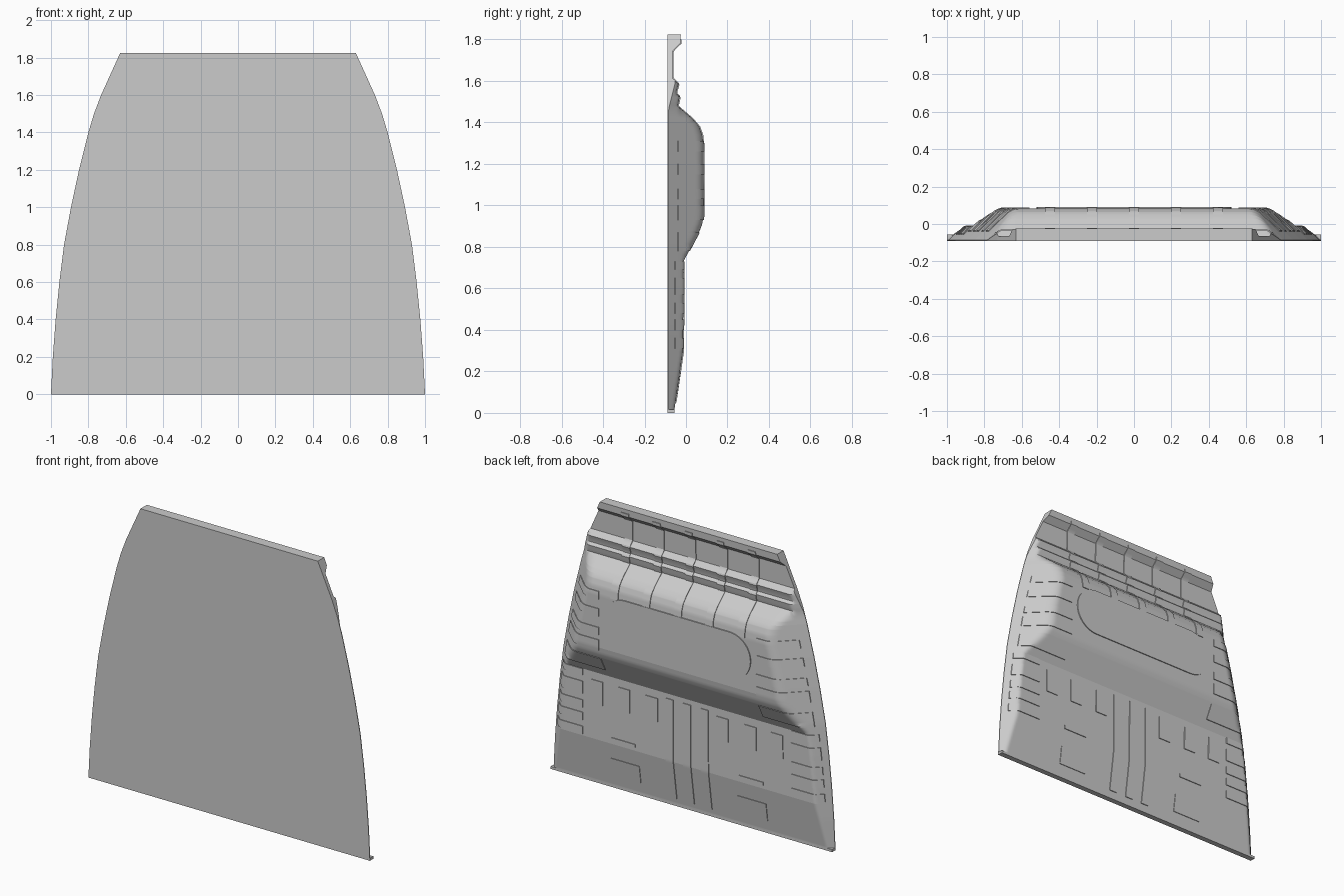
import bpy, bmesh, math

if "Cube" in bpy.data.objects:
    bpy.data.objects.remove(bpy.data.objects["Cube"])

FRONT = -0.09
# half width of the outline by height, and centre-line back profile (z, y)
WIDTH = [(0, 1.0), (.2, .99), (.4, .975), (.6, .955), (.8, .93), (1, .893), (1.2, .85),
         (1.4, .80), (1.5, .77), (1.6, .732), (1.825, .63)]
PROFILE = [(0, -.055), (.02, -.055), (.30, -.014), (.73, -.012), (.88, .067), (.91, .078),
           (.95, .084), (1.29, .084), (1.34, .078), (1.38, .064), (1.42, .03), (1.48, -.04),
           (1.495, -.036), (1.525, -.03), (1.54, -.047), (1.55, -.046), (1.585, -.035),
           (1.615, -.066), (1.745, -.064), (1.78, -.027), (1.825, -.025)]


def interp(pts, t):
    for (a, p), (b, q) in zip(pts, pts[1:]):
        if t <= b:
            return p + (q - p) * (t - a) / (b - a)
    return pts[-1][1]


def surf(x, z):
    """Back surface: centre profile limited by a sloping rim, softly blended."""
    p = interp(PROFILE, z)
    if z >= 1.6:
        return p
    d = max(interp(WIDTH, z) - abs(x), 0)
    rim = -.085 + d * 0.98 + max(0, z - 1.46) * .25
    k = .035 if .8 < z < 1.46 else .012
    h = max(k - abs(p - rim), 0) / k
    return max(min(p, rim) - h * h * k / 4, FRONT + .003)


def make(name, verts, faces, smooth=True):
    me = bpy.data.meshes.new(name)
    me.from_pydata(verts, [], faces)
    bm = bmesh.new()
    bm.from_mesh(me)
    bmesh.ops.recalc_face_normals(bm, faces=bm.faces)
    bm.to_mesh(me)
    bm.free()
    if smooth:
        me.shade_smooth()
        me.set_sharp_from_angle(angle=math.radians(25))
    ob = bpy.data.objects.new(name, me)
    bpy.context.collection.objects.link(ob)
    return ob


def shell(name, rows, back):
    """Close a grid of (x, z) rows: top at surf + back, flat or following base."""
    n, m = len(rows), len(rows[0])
    top = [(x, surf(x, z) + back, z) for r in rows for x, z in r]
    faces = [(i * m + j, i * m + j + 1, i * m + m + j + 1, i * m + m + j)
             for i in range(n - 1) for j in range(m - 1)]
    ring = ([j for j in range(m)] + [i * m + m - 1 for i in range(1, n)]
            + [(n - 1) * m + j for j in range(m - 2, -1, -1)]
            + [i * m for i in range(n - 2, 0, -1)])
    base = len(top)
    for k in ring:
        x, y, z = top[k]
        top.append((x, FRONT if back == 0 else y - back - .003, z))
    c = len(ring)
    faces += [(ring[k], ring[(k + 1) % c], base + (k + 1) % c, base + k) for k in range(c)]
    if back == 0:
        faces.append(tuple(range(base, base + c)))
    return make(name, top, faces)


# main panel: flat front, sculpted back
zs = {z for z, _ in PROFILE} | {z for z, _ in WIDTH} | {i * .025 for i in range(73)} | {1.599}
cols = sorted({s * v for s in (-1, 1) for v in
               [i * .1 for i in range(7)] + [.6 + i * .01 for i in range(1, 41)]})
shell("hood_panel", [[(s * interp(WIDTH, z), z) for s in cols] for z in sorted(zs)], 0)


def pad(name, x0, x1, z0, z1, h=.006, rim=None):
    """Raised pad following the back surface; rim = distance kept from the outline."""
    nz = max(2, int((z1 - z0) / .01))
    rows = []
    for i in range(nz + 1):
        z = z0 + (z1 - z0) * i / nz
        b = x1 if rim is None else interp(WIDTH, z) - rim
        nx = max(2, int((x1 - x0) / .015)) if rim is None else 24
        rows.append([(x0 + (b - x0) * j / nx, z) for j in range(nx + 1)])
    ob = shell(name, rows, h)
    return ob


def mirrored(*args, **kw):
    m = pad(*args, **kw).modifiers.new("Mirror", 'MIRROR')
    m.use_axis = (True, False, False)


# bottom lip across the full width
lip = [(x, y, z) for z in (0, .016) for x, y in
       ((-1, FRONT), (1, FRONT), (1, -.055), (-1, -.055))]
make("bottom_lip", lip, [(0, 1, 2, 3), (4, 5, 6, 7)] +
     [(i, (i + 1) % 4, (i + 1) % 4 + 4, i + 4) for i in range(4)], False)

# stadium-shaped plate on the bulge
R, CX, CZ = .15, .37, 1.15
oval = []
for s in (1, -1):
    for i in range(25):
        a = -math.pi / 2 + math.pi * i / 24
        oval.append((s * (CX + R * math.cos(a)), CZ + s * R * math.sin(a)))
c = len(oval)
make("oval_plate", [(x, y, z) for y in (.08, .09) for x, z in oval],
     [tuple(range(c)), tuple(range(c, 2 * c))] +
     [(i, (i + 1) % c, (i + 1) % c + c, i + c) for i in range(c)])

# upper ribs running over the steps to the top edge
for i in range(-2, 3):
    pad("upper_rib", i * .225 - .027, i * .225 + .027, 1.29, 1.80, .005)

# centre ribs on the lower panel
for i in (-1, 0, 1):
    pad("centre_rib", i * .125 - .027, i * .125 + .027, .05, .70, .005)

# side ribs on the bulge and on the lower flank
for z0, z1 in ((.78, .87), (.93, 1.0), (1.03, 1.08), (1.15, 1.20), (1.26, 1.31)):
    mirrored("bulge_side_rib", .56, 0, z0, z1, .005, rim=.045)
for z0, z1 in ((.31, .36), (.40, .45), (.48, .53), (.57, .65), (.69, .73)):
    mirrored("lower_side_rib", .74, 0, z0, z1, .005, rim=.03)

# small raised pads on the lower panel
for x in (.25, .45, .64):
    mirrored("window_pad", x - .042, x + .042, .53, .68, .005)
mirrored("slot_pad", .37, .54, .32, .342, .005)
mirrored("plate_pad", .35, .55, .085, .20, .004)
